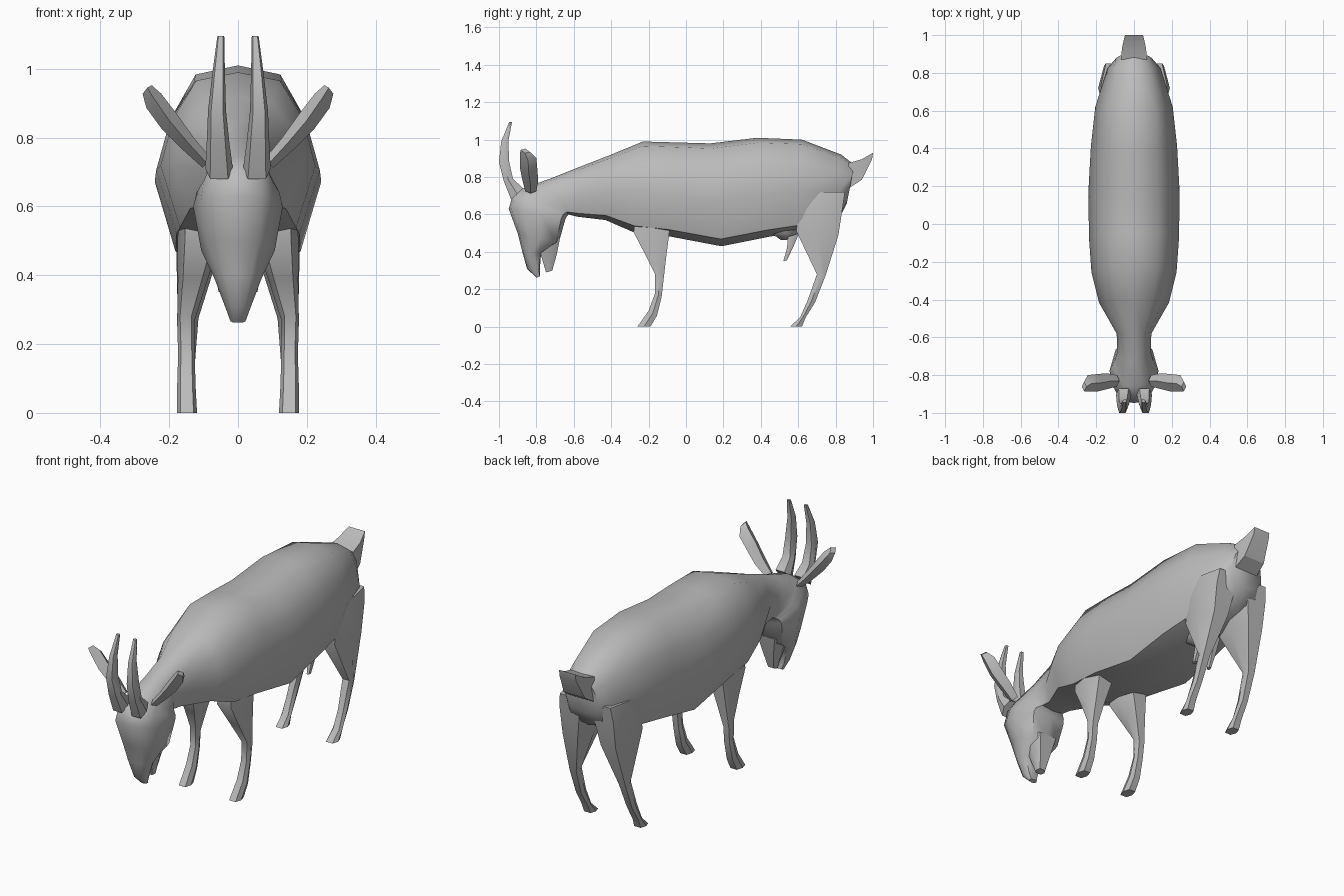
import bpy, bmesh, math
from mathutils import Vector

if "Cube" in bpy.data.objects:
    bpy.data.objects.remove(bpy.data.objects["Cube"])

grey = bpy.data.materials.new("plain grey")
grey.use_nodes = True
GREY = (0.5, 0.5, 0.5, 1)
grey.diffuse_color = GREY
grey.node_tree.nodes["Principled BSDF"].inputs["Base Color"].default_value = GREY

# Half cross-sections: (share of half width, share of the way from edge A to edge B)
BODY = [(0, 0), (.54, .05), (.83, .27), (1, .56), (.75, .93), (0, 1)]
LIMB = [(.65, 0), (1, .5), (.65, 1)]
BLADE = [(0, 0), (1, .5), (0, 1)]
BOX = [(1, 0), (1, 1)]


def loft(name, rings, section, angle=50, flip=1, side=(1, 0, 0)):
    """Skin rings (x, A.y, A.z, B.y, B.z, half width) into one closed part."""
    bm = bmesh.new()
    outline = section + [(-x, t) for x, t in reversed(section) if x]
    loops = []
    for x, ya, za, yb, zb, w in rings:
        a, b = Vector((x, ya, za)), Vector((x, yb, zb))
        pts = [a.lerp(b, t) + Vector(side) * (s * w) for s, t in outline]
        loops.append([bm.verts.new((p.x * flip, p.y, p.z)) for p in pts])
    n = len(outline)
    for r0, r1 in zip(loops, loops[1:]):
        for i in range(n):
            j = (i + 1) % n
            bm.faces.new((r0[i], r0[j], r1[j], r1[i]))
    bm.faces.new(loops[0])
    bm.faces.new(loops[-1])
    bmesh.ops.recalc_face_normals(bm, faces=bm.faces)
    mesh = bpy.data.meshes.new(name)
    bm.to_mesh(mesh)
    bm.free()
    mesh.materials.append(grey)
    mesh.shade_smooth()
    mesh.set_sharp_from_angle(angle=math.radians(angle))
    obj = bpy.data.objects.new(name, mesh)
    bpy.context.collection.objects.link(obj)
    return obj


# Trunk, neck, skull and upper muzzle in one skin from rump to nose
loft("body_and_head", [
    (0, .90, .865, .86, .66, .095),
    (0, .83, .92, .82, .58, .14),
    (0, .62, 1.0, .62, .51, .205),
    (0, .38, 1.01, .44, .48, .228),
    (0, .13, .98, .19, .43, .242),
    (0, -.05, .985, -.10, .485, .238),
    (0, -.23, .99, -.28, .505, .225),
    (0, -.40, .92, -.43, .57, .185),
    (0, -.58, .85, -.58, .588, .092),
    (0, -.73, .79, -.63, .60, .088),
    (0, -.86, .745, -.632, .596, .105),
    (0, -.925, .705, -.636, .592, .12),
    (0, -.948, .63, -.645, .575, .13),
    (0, -.90, .50, -.68, .45, .107),
    (0, -.875, .40, -.775, .39, .07),
    (0, -.85, .31, -.782, .30, .036),
    (0, -.80, .262, -.78, .27, .022),
], BODY, 55)

# Lower jaw, parted from the muzzle
loft("lower_jaw", [
    (0, -.80, .47, -.672, .48, .08),
    (0, -.775, .38, -.69, .39, .05),
    (0, -.748, .29, -.715, .30, .026),
], LIMB)

# Short upturned tail
loft("tail", [
    (0, .87, .875, .87, .74, .07),
    (0, .94, .895, .94, .785, .062),
    (0, 1.0, .93, .995, .895, .048),
], BOX, 30)

# Udder
loft("udder", [
    (0, .44, .53, .62, .54, .09),
    (0, .47, .49, .60, .50, .075),
    (0, .51, .462, .575, .468, .04),
], LIMB, 60)

# Paired parts
for label, flip in (("left", 1), ("right", -1)):
    loft(label + "_front_leg", [
        (.12, -.27, .60, -.08, .60, .05),
        (.113, -.28, .505, -.09, .495, .063),
        (.132, -.22, .39, -.105, .38, .043),
        (.152, -.165, .28, -.12, .25, .025),
        (.15, -.165, .18, -.13, .16, .024),
        (.15, -.20, .085, -.155, .06, .027),
        (.148, -.26, 0, -.19, 0, .029),
    ], LIMB, 35, flip)
    loft(label + "_rear_leg", [
        (.10, .62, .72, .85, .72, .075),
        (.10, .60, .62, .838, .64, .09),
        (.112, .59, .51, .815, .49, .068),
        (.145, .70, .28, .745, .27, .03),
        (.15, .65, .14, .69, .13, .024),
        (.15, .61, .05, .64, .05, .027),
        (.148, .556, 0, .62, 0, .029),
    ], LIMB, 35, flip)
    # Backward-curving horn
    loft(label + "_horn", [
        (.055, -.935, .68, -.87, .74, .04),
        (.058, -.975, .78, -.925, .79, .033),
        (.061, -1.0, .88, -.945, .88, .026),
        (.056, -.988, .99, -.95, .99, .018),
        (.05, -.945, 1.095, -.93, 1.095, .01),
    ], LIMB, 40, flip)
    # Leaf-shaped ear
    loft(label + "_ear", [
        (.09, -.86, .725, -.80, .725, .018),
        (.145, -.875, .785, -.79, .78, .024),
        (.20, -.888, .85, -.795, .845, .031),
        (.245, -.888, .915, -.80, .90, .03),
        (.264, -.885, .945, -.835, .935, .018),
    ], BLADE, 40, flip, (.72, 0, -.69))
    loft(label + "_teat", [
        (.04, .545, .48, .605, .50, .026),
        (.045, .54, .42, .575, .43, .018),
        (.047, .52, .35, .54, .355, .01),
    ], LIMB, 50, flip)
